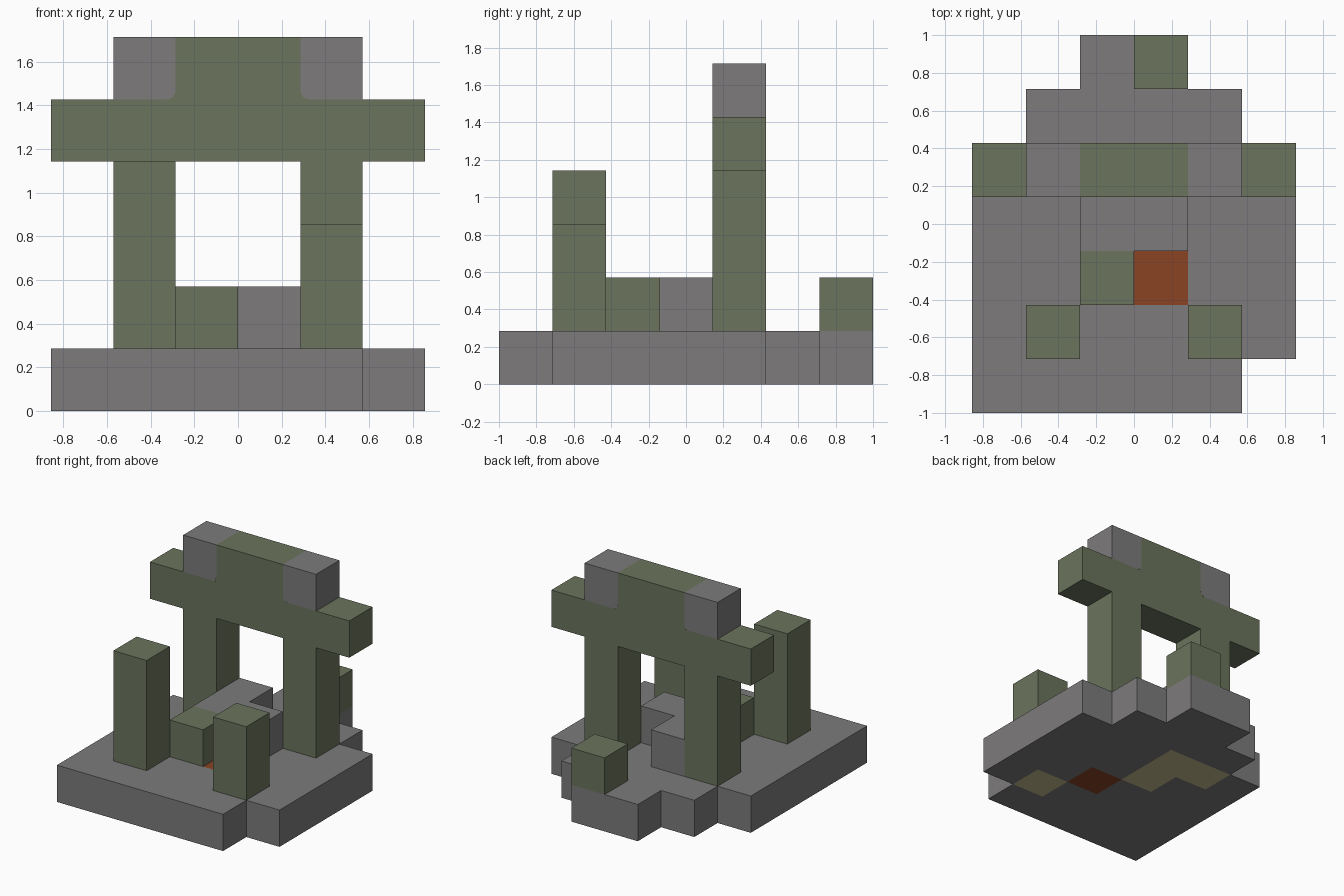
import bpy
import bmesh
from mathutils import Vector

if "Cube" in bpy.data.objects:
    bpy.data.objects.remove(bpy.data.objects["Cube"], do_unlink=True)

U = 2 / 7                         # edge of one block
ORIGIN = Vector((-3 * U, -1, 0))  # corner of the block grid


def material(name, rgb):
    linear = [((c / 255 + 0.055) / 1.055) ** 2.4 for c in rgb] + [1]
    mat = bpy.data.materials.new(name)
    mat.use_nodes = True
    mat.diffuse_color = linear
    bsdf = mat.node_tree.nodes["Principled BSDF"]
    bsdf.inputs["Base Color"].default_value = linear
    bsdf.inputs["Roughness"].default_value = 0.9
    return mat


STONE = material("grey stone", (125, 123, 123))
MOSS = material("mossy green", (107, 116, 93))
EMBER = material("ember orange", (138, 68, 36))
SAND = material("pale sand", (199, 188, 145))


def finish(bm, name, *mats):
    mesh = bpy.data.meshes.new(name)
    bm.to_mesh(mesh)
    bm.free()
    for mat in mats:
        mesh.materials.append(mat)
    obj = bpy.data.objects.new(name, mesh)
    bpy.context.collection.objects.link(obj)
    return obj


def block(name, low, high, mat, round_side=0, inset=0.0):
    """Box between two grid corners; round_side rounds its lower -x or +x edge."""
    bm = bmesh.new()
    bmesh.ops.create_cube(bm, size=1)
    low, high = Vector(low), Vector(high)
    size = (high - low) * U
    size.y -= 2 * inset
    centre = ORIGIN + (low + high) / 2 * U
    for v in bm.verts:
        v.co = centre + v.co * size
    if round_side:
        edges = [e for e in bm.edges if all(
            v.co.z < centre.z and (v.co.x - centre.x) * round_side > 0
            for v in e.verts)]
        bmesh.ops.bevel(bm, geom=edges, offset=0.04, segments=4,
                        profile=0.5, affect='EDGES')
    return finish(bm, name, mat)


# Stepped base: one row of blocks per depth step, extruded upwards
ROWS = [(0, 5), (0, 6), (0, 6), (0, 6), (0, 6), (1, 5), (2, 4)]
EMBER_CELL = (3, 2)
SAND_CELLS = {(4, 1), (2, 3), (2, 4), (1, 4)}

bm = bmesh.new()
for j, (start, end) in enumerate(ROWS):
    for i in range(start, end):
        corners = ((i, j), (i + 1, j), (i + 1, j + 1), (i, j + 1))
        bm.faces.new([bm.verts.new(ORIGIN + Vector((x, y, 0)) * U)
                      for x, y in corners])
bmesh.ops.remove_doubles(bm, verts=bm.verts, dist=0.001)
solid = bmesh.ops.extrude_face_region(bm, geom=bm.faces[:], use_keep_orig=True)
top = [g for g in solid["geom"] if isinstance(g, bmesh.types.BMVert)]
bmesh.ops.translate(bm, verts=top, vec=(0, 0, U))
bmesh.ops.recalc_face_normals(bm, faces=bm.faces)
bm.normal_update()

# Ember block shows above and below, sand only on the underside
for f in bm.faces:
    if abs(f.normal.z) > 0.5:
        spot = (f.calc_center_median() - ORIGIN) / U
        cell = (int(spot.x), int(spot.y))
        if cell == EMBER_CELL:
            f.material_index = 1
        elif f.normal.z < 0 and cell in SAND_CELLS:
            f.material_index = 2
finish(bm, "stepped_base", STONE, EMBER, SAND)

# Gate: two legs, a long beam and a crown with stone ends
for side, i in (("right", 1), ("left", 4)):
    block(side + "_gate_leg", (i, 4, 1), (i + 1, 5, 4), MOSS)
block("gate_beam", (0, 4, 4), (6, 5, 5), MOSS)
block("crown_middle", (2, 4, 5), (4, 5, 6), MOSS)
for side, i, inner in (("right", 1, 1), ("left", 4, -1)):
    block(side + "_crown_end", (i, 4, 5), (i + 1, 5, 6), STONE, round_side=inner)
    edge = 2 if inner > 0 else 4
    near, far = sorted((edge, edge - inner * 0.2))
    block(side + "_crown_corner_fill", (near, 4, 5), (far, 5, 5.2), MOSS,
          inset=0.001)

# Front pillars of unequal height
block("front_right_pillar", (1, 1, 1), (2, 2, 4), MOSS)
block("front_left_pillar", (4, 1, 1), (5, 2, 3), MOSS)

# Low wall around the ember, and the lone block at the back
block("low_wall_front", (2, 2, 1), (3, 3, 2), MOSS)
block("low_wall_middle", (2, 3, 1), (4, 4, 2), STONE)
block("low_wall_back", (2, 4, 1), (3, 5, 2), STONE)
block("back_block", (3, 6, 1), (4, 7, 2), MOSS)
